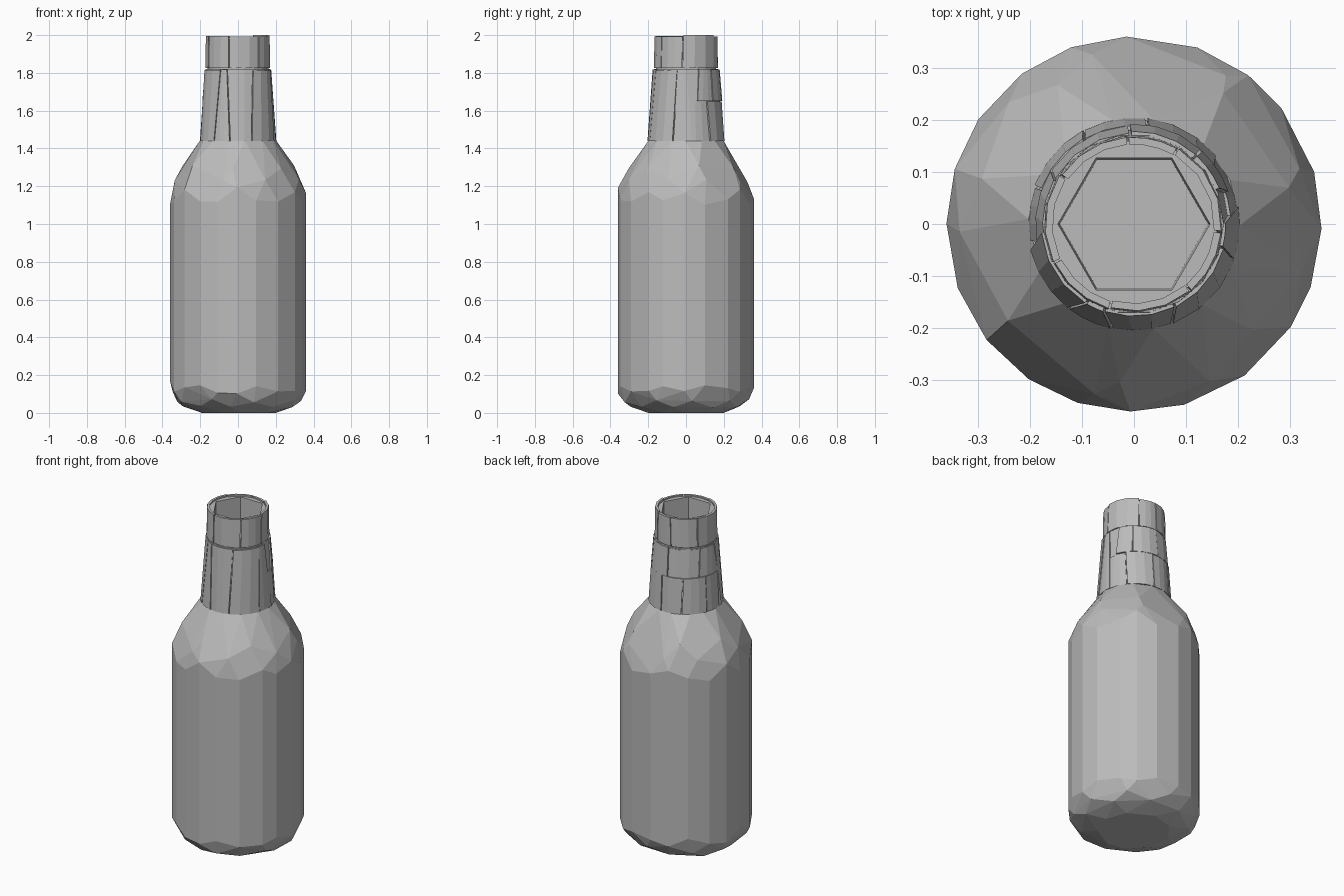
import bpy, bmesh, random
from math import cos, sin, pi, radians

random.seed(4)
cube = bpy.data.objects.get("Cube")
if cube:
    bpy.data.objects.remove(cube)

grey = bpy.data.materials.new("Plain grey")
grey.use_nodes = True
grey.diffuse_color = (0.5, 0.5, 0.5, 1)
grey.node_tree.nodes["Principled BSDF"].inputs["Base Color"].default_value = (0.5, 0.5, 0.5, 1)


def finish(bm, name):
    bmesh.ops.recalc_face_normals(bm, faces=bm.faces[:])
    mesh = bpy.data.meshes.new(name)
    bm.to_mesh(mesh)
    bm.free()
    mesh.materials.append(grey)
    obj = bpy.data.objects.new(name, mesh)
    bpy.context.collection.objects.link(obj)


def polar(r, a, z):
    return (r * cos(a), r * sin(a), z)


# Body: faceted convex shell with zigzag shoulder and base
bm = bmesh.new()


def ring(count, radius, z, turn=0, dz=0.0):
    for i in range(count):
        a = 2 * pi * (i + turn + random.uniform(-0.12, 0.12)) / count
        bm.verts.new(polar(radius, a, z + random.uniform(-dz, dz)))


for i in range(20):
    a = 2 * pi * (i + random.uniform(-0.15, 0.15)) / 20
    high = 1.18 if i % 3 == 0 else 1.12
    low = 0.15 if i % 3 == 1 else 0.12
    bm.verts.new(polar(0.36, a, high + random.uniform(-0.02, 0.02)))
    bm.verts.new(polar(0.36, a, low + random.uniform(-0.02, 0.02)))
ring(9, 0.335, 1.23, 0.5, 0.01)
ring(7, 0.305, 1.30, 0.2, 0.01)
ring(14, 0.203, 1.44)
ring(9, 0.335, 0.065, 0.2, 0.01)
ring(9, 0.295, 0.03, 0.6, 0.008)
ring(9, 0.2, 0.0)
hull = bmesh.ops.convex_hull(bm, input=bm.verts[:])
loose = {v for v in hull["geom_interior"] + hull["geom_unused"] if isinstance(v, bmesh.types.BMVert)}
bmesh.ops.delete(bm, geom=list(loose), context="VERTS")
bmesh.ops.dissolve_limit(bm, angle_limit=radians(3), verts=bm.verts[:], edges=bm.edges[:])
finish(bm, "bottle_body")

# Neck: hollow tube, round outside and six-sided inside
SIDES = 18
profile = [(0.195, 1.42, 0), (0.172, 1.82, 0), (0.162, 1.82, 0), (0.162, 1.985, 0),
           (0.146, 1.985, 1), (0.142, 1.44, 1)]
bm = bmesh.new()
loops = []
for r, z, six_sided in profile:
    loop = []
    for i in range(SIDES):
        a = 2 * pi * i / SIDES
        k = cos(pi / 6) / cos(a % (pi / 3) - pi / 6) if six_sided else 1
        loop.append(bm.verts.new(polar(r * k, a, z)))
    loops.append(loop)
for lo, hi in zip(loops, loops[1:]):
    for i in range(SIDES):
        j = (i + 1) % SIDES
        bm.faces.new((lo[i], lo[j], hi[j], hi[i]))
bm.faces.new(loops[-1])
bm.faces.new(loops[0])
finish(bm, "neck")


# Cracked wrap: thin curved plates with slanted gaps
def plate(bm, a0, a1, z0, z1, r0, r1, slant0, slant1):
    steps = 3
    rows = []
    for i in range(steps + 1):
        t = i / steps
        low = radians(a0 + (a1 - a0) * t)
        high = radians(a0 + slant0 + (a1 + slant1 - a0 - slant0) * t)
        rows.append([bm.verts.new(p) for p in (
            polar(r0, low, z0), polar(r1, high, z1),
            polar(r1 - 0.014, high, z1), polar(r0 - 0.014, low, z0))])
    for p, q in zip(rows, rows[1:]):
        for k in range(4):
            bm.faces.new((p[k], q[k], q[(k + 1) % 4], p[(k + 1) % 4]))
    bm.faces.new(rows[0])
    bm.faces.new(rows[-1])


def wrap(name, start, end, count, z0, z1, r0, r1, slant):
    bm = bmesh.new()
    width = (end - start) / count
    edges = [start + width * (i + random.uniform(-0.2, 0.2)) for i in range(count)]
    edges.append(edges[0] + 360 if end - start == 360 else end)
    lean = [random.uniform(-slant, slant) for _ in range(count)]
    lean.append(lean[0])
    for i in range(count):
        out = random.uniform(-0.003, 0.003)
        plate(bm, edges[i] + 0.7, edges[i + 1] - 0.7, z0, z1 - random.uniform(0, 0.008),
              r0 + out, r1 + out, lean[i], lean[i + 1])
    finish(bm, name)


wrap("front_neck_wrap", 190, 370, 5, 1.44, 1.82, 0.203, 0.176, 9)
wrap("back_lower_wrap", 10, 190, 5, 1.44, 1.65, 0.203, 0.189, 5)
wrap("back_upper_wrap", 10, 190, 4, 1.65, 1.82, 0.190, 0.176, 5)
wrap("lip_wrap", 0, 360, 7, 1.825, 2.0, 0.171, 0.168, 2)
